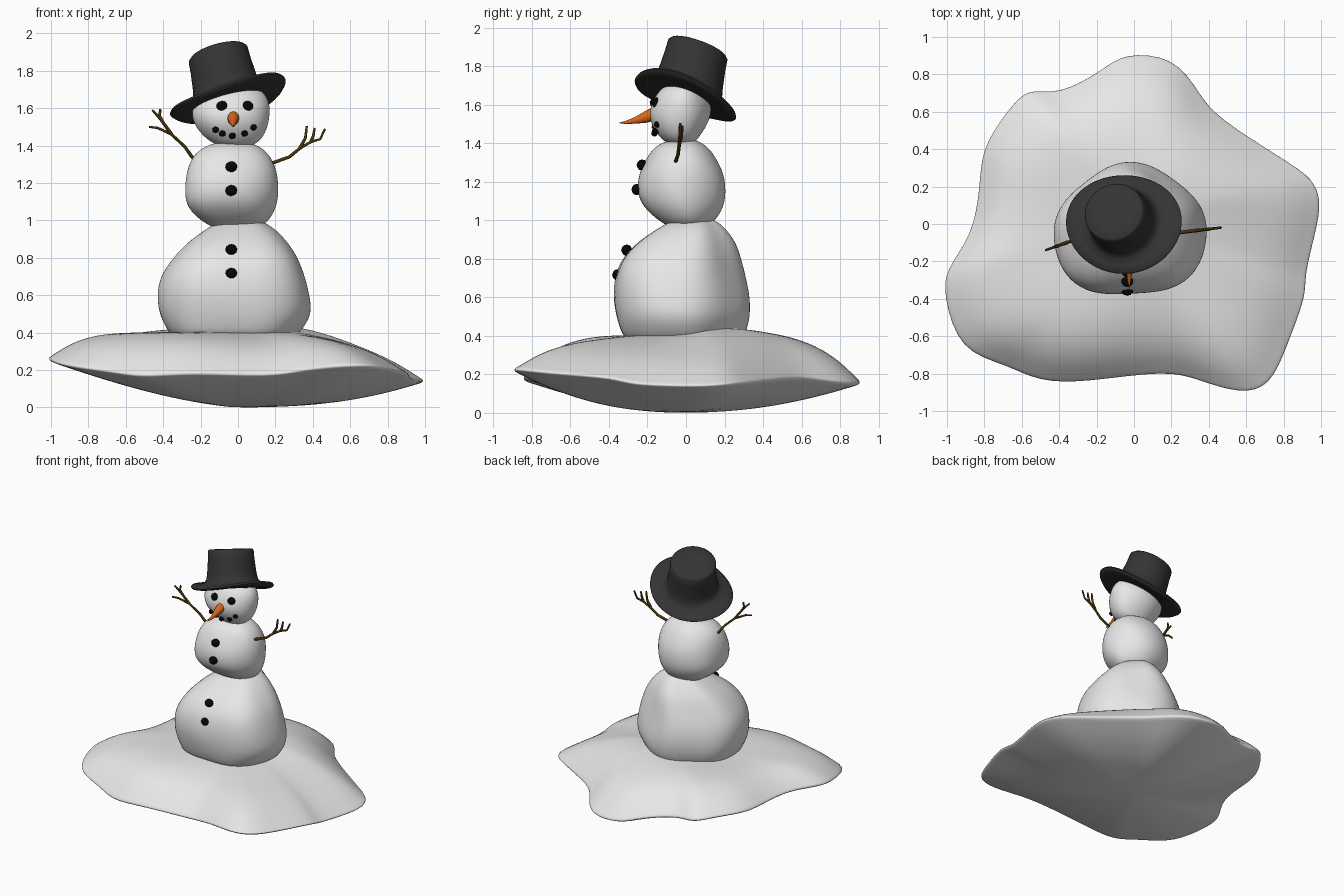
import bpy, bmesh, math
from mathutils import Vector, Quaternion

cube = bpy.data.objects.get("Cube")
if cube:
    bpy.data.objects.remove(cube, do_unlink=True)


def material(name, rgb, rough=0.8):
    m = bpy.data.materials.new(name)
    m.use_nodes = True
    m.diffuse_color = (*rgb, 1)
    bsdf = m.node_tree.nodes["Principled BSDF"]
    bsdf.inputs["Base Color"].default_value = (*rgb, 1)
    bsdf.inputs["Roughness"].default_value = rough
    return m


snow = material("snow white", (0.8, 0.8, 0.8))
felt = material("hat charcoal", (0.034, 0.034, 0.034))
coal = material("coal black", (0.002, 0.002, 0.002))
carrot = material("carrot orange", (0.7, 0.135, 0.01))
bark = material("twig brown", (0.07, 0.04, 0.004))


def finish(obj, mat, angle=180):
    obj.data.materials.append(mat)
    bpy.ops.object.select_all(action="DESELECT")
    obj.select_set(True)
    bpy.context.view_layer.objects.active = obj
    bpy.ops.object.shade_smooth_by_angle(angle=math.radians(angle))


def loft(name, rings, mat, subsurf=0, angle=180):
    """Skin a stack of equal rings and close each end with a centre point."""
    bm = bmesh.new()
    loops = [[bm.verts.new(p) for p in ring] for ring in rings]
    n = len(loops[0])
    for a, b in zip(loops, loops[1:]):
        for i in range(n):
            j = (i + 1) % n
            bm.faces.new((a[i], a[j], b[j], b[i]))
    for loop in (loops[0], loops[-1]):
        tip = bm.verts.new(sum((v.co for v in loop), Vector()) / n)
        for i in range(n):
            bm.faces.new((loop[i], loop[(i + 1) % n], tip))
    bmesh.ops.recalc_face_normals(bm, faces=bm.faces)
    mesh = bpy.data.meshes.new(name)
    bm.to_mesh(mesh)
    bm.free()
    obj = bpy.data.objects.new(name, mesh)
    bpy.context.collection.objects.link(obj)
    if subsurf:
        mod = obj.modifiers.new("smooth", "SUBSURF")
        mod.levels = mod.render_levels = subsurf
    finish(obj, mat, angle)
    return obj


def angles(n):
    return [2 * math.pi * i / n for i in range(n)]


# Snow drift: wavy rim outline (x, y, z), its waves sharpened to survive smoothing
outline = [Vector(p) for p in (
    (.99, .11, .14), (.94, .24, .15), (.78, .36, .16), (.48, .56, .18),
    (.35, .70, .17), (.20, .87, .15), (-.04, .895, .16), (-.18, .82, .19),
    (-.40, .71, .22), (-.56, .71, .23), (-.68, .59, .25), (-.80, .40, .25),
    (-.83, .19, .25), (-.88, -.05, .26), (-.99, -.24, .26), (-1, -.40, .25),
    (-.91, -.65, .22), (-.69, -.75, .19), (-.50, -.83, .165), (-.24, -.84, .18),
    (.14, -.80, .17), (.35, -.84, .20), (.56, -.89, .22), (.72, -.84, .22),
    (.82, -.64, .20), (.91, -.40, .18), (.92, -.27, .15), (.97, -.05, .14))]
rim = [p + .45 * (p - (outline[i - 1] + outline[(i + 1) % len(outline)]) / 2)
       for i, p in enumerate(outline)]


def under(f):
    return [(x * f, y * f, z * f ** (2.1 + .6 * x)) for x, y, z in rim]


def over(f):
    ring = []
    for x, y, z in rim:
        px, py = x * f, y * f
        crown = 0.415 + 0.06 * py * (1 - f)
        bump = 0.05 * f * (1 - f) * math.sin(6 * px + 1) * math.cos(5 * py)
        bump += 0.04 * math.exp(-((px - .33) ** 2 + (py - .28) ** 2) / .06)
        ring.append((px, py, z + (crown - z) * (1 - f ** (4.6 - 1.8 * x)) + bump))
    return ring


edge = [(x * 1.014, y * 1.014, z) for x, y, z in rim]
loft("snow_drift",
     [under(f) for f in (.08, .3, .55, .8, .95)] + [edge]
     + [over(f) for f in (.97, .88, .75, .58, .4, .2, .06)], snow, 2)


# Snowballs: each ring is (z, min x, max x, min y, max y)
def snowball(name, rows, flat_back, lump, shoulder):
    rings = []
    for z, x0, x1, y0, y1 in rows:
        ring = []
        for a in angles(24):
            s = 1 - flat_back * math.sin(a) * math.sin(2 * a) ** 2
            s += lump * math.sin(3 * a + 9 * z) * math.sin(2 * a)
            s += shoulder * max(0, math.cos(a - 1.25 * math.pi)) ** 6
            ring.append(((x0 + x1) / 2 + (x1 - x0) / 2 * s * math.cos(a),
                         (y0 + y1) / 2 + (y1 - y0) / 2 * s * math.sin(a), z))
        rings.append(ring)
    loft(name, rings, snow, 2)


snowball("lower_snowball", [
    (.36, -.34, .30, -.30, .28), (.42, -.38, .35, -.335, .32),
    (.50, -.42, .40, -.36, .34), (.60, -.435, .385, -.375, .34),
    (.70, -.42, .36, -.365, .32), (.80, -.35, .325, -.33, .295),
    (.89, -.265, .265, -.245, .265), (.97, -.145, .185, -.125, .20),
    (1.01, -.08, .10, -.05, .14)], .16, .03, .04)
snowball("middle_snowball", [
    (.95, -.10, .09, -.05, .08), (.99, -.185, .165, -.13, .15),
    (1.07, -.265, .21, -.22, .20), (1.15, -.275, .22, -.25, .21),
    (1.24, -.27, .215, -.24, .20), (1.32, -.25, .19, -.20, .16),
    (1.385, -.20, .14, -.16, .115), (1.42, -.11, .06, -.08, .05)], .03, .03, .17)
snowball("head", [
    (1.39, -.08, .05, -.08, .03), (1.42, -.155, .12, -.13, .06),
    (1.49, -.225, .158, -.18, .11), (1.56, -.253, .172, -.195, .137),
    (1.63, -.24, .172, -.17, .125), (1.69, -.19, .14, -.13, .09),
    (1.72, -.10, .07, -.06, .04)], 0, .02, 0)

# Top hat: turned profile (radius, height) with an oval, saddle-curved brim and a
# slightly leaning crown, tipped back and sideways
hat_profile = [(.10, 0), (.20, -.008), (.29, -.006), (.314, -.001), (.325, .01), (.316, .022),
               (.26, .024), (.21, .032), (.186, .055), (.176, .10), (.166, .20),
               (.163, .262), (.152, .273), (.08, .27)]
hat_rings = []
for r, h in hat_profile:
    flare = max(0, r - .18) / .14
    lean = max(0, h) / .28
    oval = 1 - 0.15 * min(1, flare)
    hat_rings.append([(.02 * lean + r * math.cos(a),
                       -.024 * lean + r * oval * math.sin(a),
                       h + .018 * math.cos(2 * a) * flare)
                      for a in angles(48)])
hat = loft("top_hat", hat_rings, felt, 0, 60)
tilt = Vector((0, 0, 1)).rotation_difference(Vector((-.285, .36, 1)))
hat.rotation_mode = "QUATERNION"
hat.rotation_quaternion = tilt @ Quaternion((0, 0, 1), -.28)
hat.location = (-.048, .0, 1.635)


# Coal eyes, mouth and buttons
def lump_of_coal(name, x, y, z, r):
    bpy.ops.mesh.primitive_ico_sphere_add(subdivisions=2, radius=r, location=(x, y, z))
    obj = bpy.context.object
    obj.name = name
    obj.scale = (1.0, .9, .92)
    finish(obj, coal, 30)


for side, x, y in (("right", -.085, -.16), ("left", .05, -.15)):
    lump_of_coal(side + "_eye", x, y, 1.61, .032)
for x, y, z in ((-.12, -.162, 1.485), (-.083, -.16, 1.465), (-.03, -.164, 1.452),
                (.035, -.154, 1.465), (.083, -.15, 1.498)):
    lump_of_coal("mouth_coal", x, y, z, .0185)
for y, z in ((-.228, 1.287), (-.255, 1.16), (-.308, .845), (-.355, .717)):
    lump_of_coal("button", -.036, y, z, .032)

# Carrot nose: rings (y, z, radius) tapering along a slight droop
loft("carrot_nose", [[(-.025 + .9 * r * math.cos(a), y, z + r * math.sin(a)) for a in angles(12)]
                     for y, z, r in ((-.13, 1.565, .032), (-.165, 1.555, .038),
                                     (-.21, 1.537, .031), (-.27, 1.518, .016),
                                     (-.315, 1.508, .008), (-.347, 1.506, .001))], carrot)


# Twig arms: a main stick and forked fingers, y following x along each arm
def arm(name, sticks, depth):
    data = bpy.data.curves.new(name, "CURVE")
    data.dimensions = "3D"
    data.bevel_depth = .0105
    data.bevel_resolution = 1
    data.use_fill_caps = True
    for stick in sticks:
        spline = data.splines.new("POLY")
        spline.points.add(len(stick) - 1)
        for i, (point, (x, z)) in enumerate(zip(spline.points, stick)):
            point.co = (x, depth(x), z, 1)
            point.radius = 1 - .4 * i / (len(stick) - 1)
    data.materials.append(bark)
    bpy.context.collection.objects.link(bpy.data.objects.new(name, data))


arm("left_arm", [
    [(.15, 1.295), (.275, 1.34), (.33, 1.385), (.39, 1.42), (.44, 1.435), (.465, 1.49)],
    [(.33, 1.385), (.36, 1.44), (.368, 1.505)],
    [(.39, 1.42), (.402, 1.45), (.41, 1.495)]], lambda x: -.075 + .12 * x)
arm("right_arm", [
    [(-.22, 1.31), (-.25, 1.345), (-.285, 1.395), (-.355, 1.46), (-.43, 1.495), (-.475, 1.5)],
    [(-.355, 1.46), (-.405, 1.53), (-.457, 1.59)],
    [(-.405, 1.53), (-.42, 1.56), (-.415, 1.595)]], lambda x: .03 + .36 * x)
